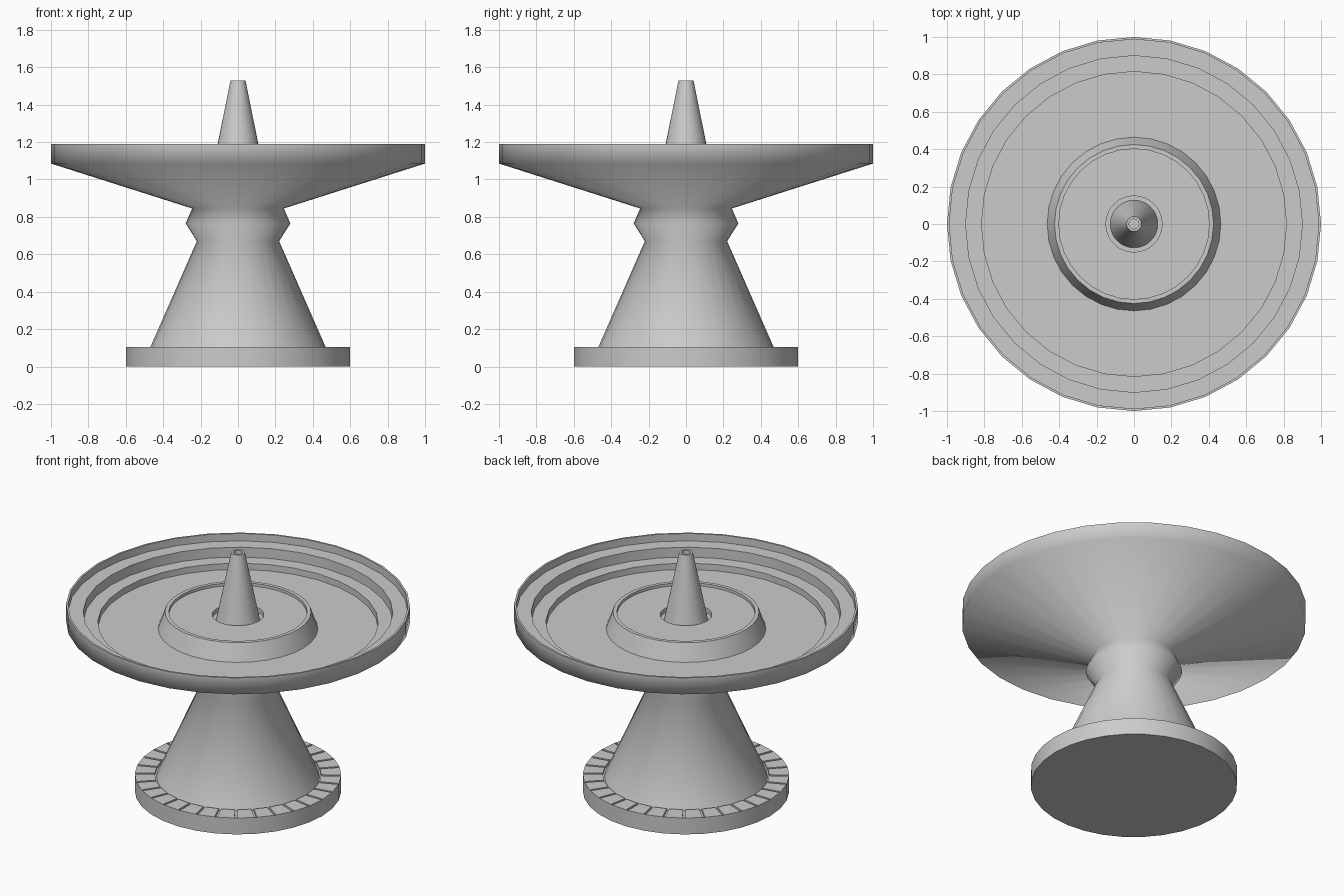
import bpy, bmesh, math

if "Cube" in bpy.data.objects:
    bpy.data.objects.remove(bpy.data.objects["Cube"])

SEG = 32
stone = bpy.data.materials.new("grey stone")
stone.diffuse_color = (0.6, 0.6, 0.6, 1)
stone.use_nodes = True
stone.node_tree.nodes["Principled BSDF"].inputs["Base Color"].default_value = stone.diffuse_color


def finish(name, bm):
    bmesh.ops.recalc_face_normals(bm, faces=bm.faces)
    mesh = bpy.data.meshes.new(name)
    bm.to_mesh(mesh)
    bm.free()
    mesh.materials.append(stone)
    obj = bpy.data.objects.new(name, mesh)
    bpy.context.collection.objects.link(obj)
    return obj


def lathe(name, profile, soft=()):
    """Spin (radius, height) points about z; rings are sharp unless in soft."""
    bm = bmesh.new()
    rings = []
    for r, z in profile:
        if r == 0:
            rings.append([bm.verts.new((0, 0, z))] * SEG)
        else:
            rings.append([bm.verts.new((r * math.cos(2 * math.pi * i / SEG),
                                        r * math.sin(2 * math.pi * i / SEG), z))
                          for i in range(SEG)])
    for a, b in zip(rings, rings[1:]):
        for i in range(SEG):
            j = (i + 1) % SEG
            corners = list(dict.fromkeys((a[i], a[j], b[j], b[i])))
            bm.faces.new(corners).smooth = True
    for k, ring in enumerate(rings):
        if k in soft or profile[k][0] == 0:
            continue
        for i in range(SEG):
            bm.edges.get((ring[i], ring[(i + 1) % SEG])).smooth = False
    return finish(name, bm)


# Round foot with a shallow recess for the paving
lathe("base", [(0, 0), (0.6, 0), (0.6, 0.105), (0.594, 0.105),
               (0.594, 0.092), (0, 0.092)])

# Ring of paving tiles with radial gaps
bm = bmesh.new()
for i in range(SEG):
    mid = 2 * math.pi * (i + 0.5) / SEG
    half_step, gap = math.pi / SEG, 0.007
    loops = []
    for z in (0.085, 0.105):
        loop = []
        for r, side in ((0.483, -1), (0.596, -1), (0.596, 1), (0.483, 1)):
            a = mid + side * (half_step - gap / r)
            loop.append(bm.verts.new((r * math.cos(a), r * math.sin(a), z)))
        loops.append(loop)
    low, high = loops
    bm.faces.new(low[::-1])
    bm.faces.new(high)
    for k in range(4):
        bm.faces.new((low[k], low[(k + 1) % 4], high[(k + 1) % 4], high[k]))
finish("base_tiles", bm)

# Tapered stem, collar and stepped bowl in one turned body
lathe("stem_and_bowl", [
    (0, 0.09), (0.475, 0.09), (0.22, 0.67), (0.28, 0.765), (0.245, 0.845),
    (1.0, 1.085), (1.0, 1.19), (0.988, 1.19), (0.988, 1.143), (0.9, 1.143),
    (0.9, 1.08), (0.815, 1.08), (0.815, 1.04), (0, 1.04)],
    soft=(2, 3, 4, 5))

# Raised centre pool with a lip and a socket
lathe("centre_pool", [
    (0, 1.03), (0.468, 1.03), (0.425, 1.148), (0.402, 1.148), (0.402, 1.13),
    (0.15, 1.13), (0.15, 1.10), (0, 1.10)])

# Water spout with a hollow tip
lathe("spout", [
    (0, 1.095), (0.128, 1.095), (0.04, 1.53), (0.026, 1.53),
    (0.026, 1.48), (0, 1.48)])
